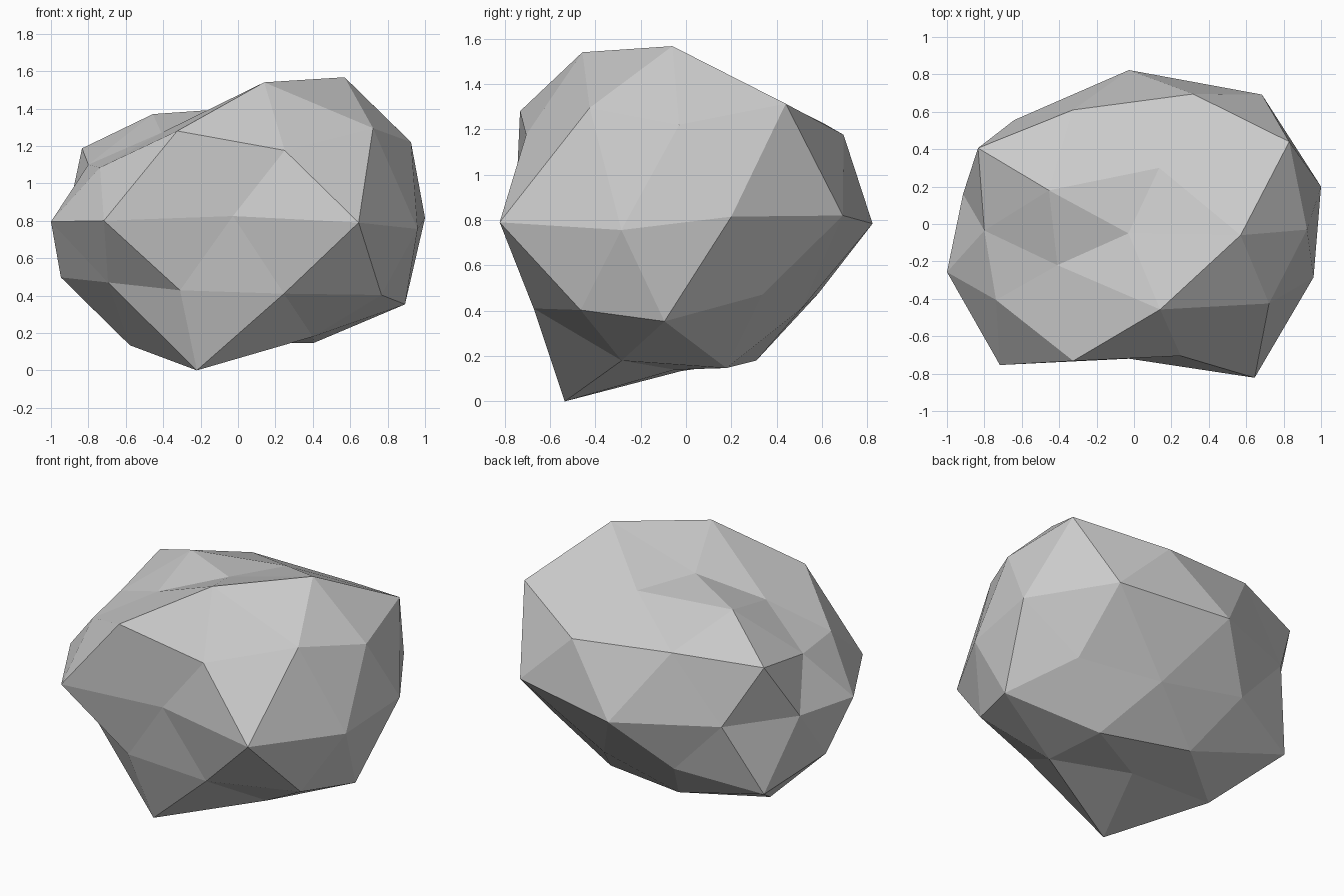
import bpy, bmesh

# Low-poly boulder: a once-subdivided icosahedron, described ring by ring
# (each ring runs counter-clockwise seen from above, starting near +x)
top_point = (-0.03, -0.05, 1.40)
crown = [(0.57, -0.06, 1.567), (0.135, 0.30, 1.38), (-0.455, 0.18, 1.37),
         (-0.41, -0.22, 1.27), (0.14, -0.457, 1.54)]
shoulder = [(0.925, -0.03, 1.22), (0.83, 0.44, 1.313), (0.316, 0.695, 1.176),
            (-0.326, 0.61, 1.225), (-0.834, 0.406, 1.187), (-0.80, -0.035, 1.10),
            (-0.738, -0.406, 1.085), (-0.325, -0.732, 1.28),
            (0.25, -0.705, 1.176), (0.722, -0.425, 1.295)]
waist = [(1.0, 0.20, 0.815), (0.684, 0.692, 0.82), (-0.027, 0.823, 0.784),
         (-0.64, 0.556, 0.815), (-0.914, 0.16, 0.81), (-1.0, -0.257, 0.795),
         (-0.717, -0.754, 0.80), (-0.027, -0.72, 0.825),
         (0.645, -0.822, 0.79), (0.96, -0.285, 0.756)]
skirt = [(0.893, -0.095, 0.353), (0.70, 0.337, 0.471), (0.22, 0.51, 0.41),
         (-0.325, 0.584, 0.476), (-0.815, 0.38, 0.367), (-0.947, -0.055, 0.497),
         (-0.695, -0.44, 0.47), (-0.31, -0.66, 0.428),
         (0.246, -0.672, 0.41), (0.767, -0.465, 0.403)]
base = [(0.406, 0.178, 0.147), (-0.165, 0.31, 0.18), (-0.578, -0.02, 0.134),
        (-0.22, -0.535, 0.0), (0.40, -0.284, 0.18)]
bottom_point = (-0.03, -0.05, 0.14)

bm = bmesh.new()


def ring(points):
    return [bm.verts.new(p) for p in points]


def cap(pole, inner, outer, shift):
    """Join a pole, a five-point ring and a ten-point ring."""
    for k in range(5):
        a, b = inner[k], inner[(k + 1) % 5]
        j = 2 * k + shift
        o0, o1, o2 = (outer[(j + i) % 10] for i in range(3))
        for face in ((pole, a, b), (a, o0, o1), (a, o1, b), (b, o1, o2)):
            bm.faces.new(face)


def band(outer, middle):
    """Zigzag of triangles between a ten-point ring and the waist."""
    for j in range(10):
        bm.faces.new((outer[j], middle[j], outer[(j + 1) % 10]))
        bm.faces.new((middle[j - 1], middle[j], outer[j]))


top, bottom = ring([top_point, bottom_point])
r1, r2, r3, r4, r5 = (ring(r) for r in (crown, shoulder, waist, skirt, base))
cap(top, r1, r2, 0)
band(r2, r3)
band(r4, r3)
cap(bottom, r5, r4, 1)
bmesh.ops.recalc_face_normals(bm, faces=bm.faces)

mesh = bpy.data.meshes.new("boulder")
bm.to_mesh(mesh)
bm.free()

# Single grey stone colour, flat faces
stone = bpy.data.materials.new("grey stone")
stone.diffuse_color = (0.6, 0.6, 0.6, 1.0)
mesh.materials.append(stone)
boulder = bpy.data.objects.new("boulder", mesh)
bpy.context.collection.objects.link(boulder)
